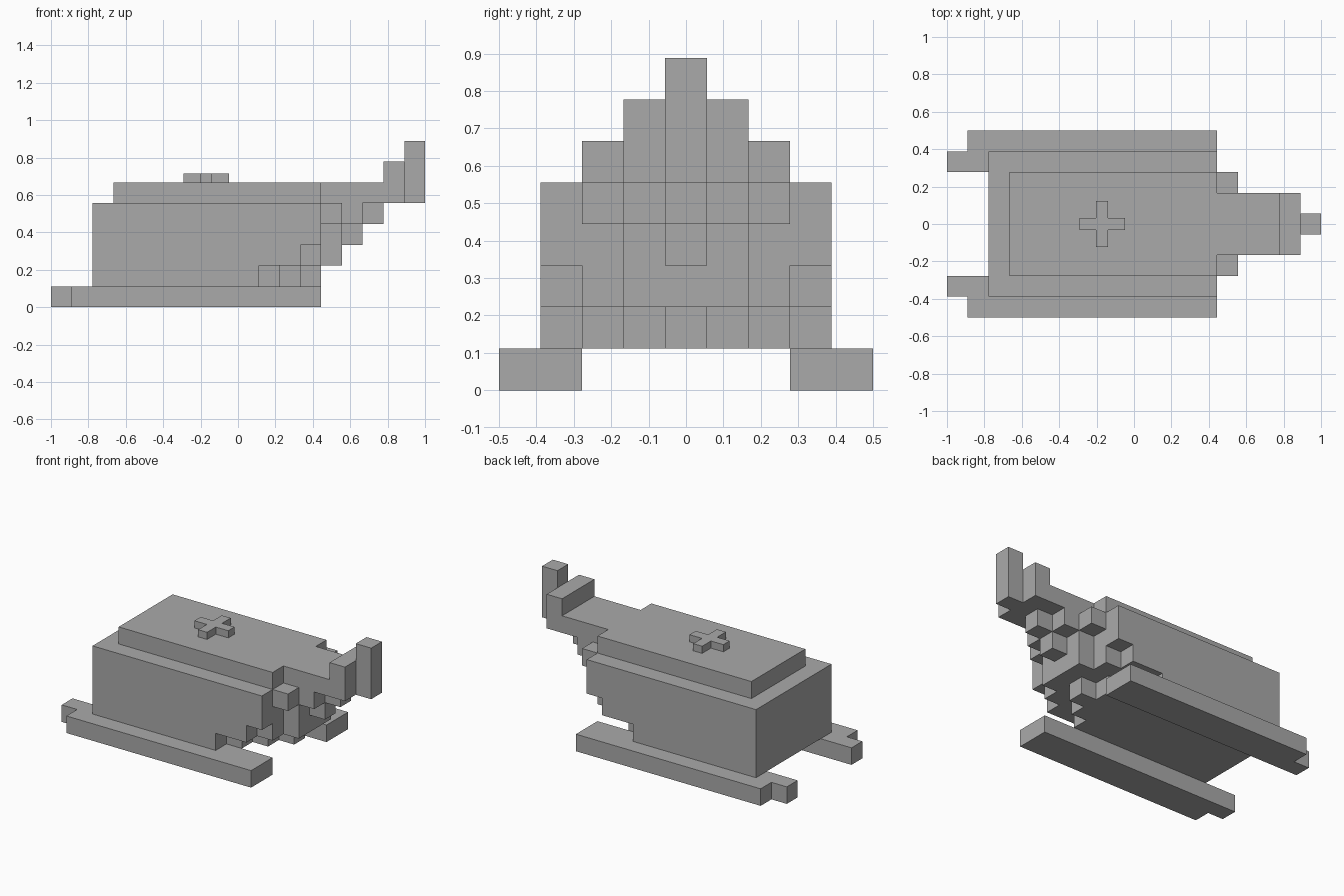
import bpy
import bmesh

U = 1 / 9  # one block

if "Cube" in bpy.data.objects:
    bpy.data.objects.remove(bpy.data.objects["Cube"], do_unlink=True)

grey = bpy.data.materials.new("plain grey")
grey.use_nodes = True
colour = (0.4, 0.4, 0.4, 1)
grey.diffuse_color = colour
grey.node_tree.nodes["Principled BSDF"].inputs["Base Color"].default_value = colour


def slab(name, outline, z0, z1):
    """Extrude a flat outline (in blocks) from z0 to z1."""
    bm = bmesh.new()
    base = bm.faces.new([bm.verts.new((x * U, y * U, z0 * U)) for x, y in outline])
    top = bmesh.ops.extrude_face_region(bm, geom=[base], use_keep_orig=True)["geom"]
    verts = [v for v in top if isinstance(v, bmesh.types.BMVert)]
    bmesh.ops.translate(bm, vec=(0, 0, (z1 - z0) * U), verts=verts)
    bmesh.ops.recalc_face_normals(bm, faces=bm.faces)
    mesh = bpy.data.meshes.new(name)
    bm.to_mesh(mesh)
    bm.free()
    mesh.materials.append(grey)
    obj = bpy.data.objects.new(name, mesh)
    bpy.context.collection.objects.link(obj)
    return obj


def stepped(name, back, steps, z0, z1):
    """Symmetric layer narrowing to the front; steps are (half width, front x)."""
    half = []
    x = back
    for width, front in steps:
        half += [(x, width), (front, width)]
        x = front
    slab(name, half + [(px, -py) for px, py in reversed(half)], z0, z1)


# Body layers, with the stepped prow
stepped("body_bottom", -7, [(3.5, 1), (2.5, 2), (1.5, 3), (0.5, 4)], 1, 2)
stepped("body_lower", -7, [(3.5, 3), (2.5, 4), (1.5, 5)], 2, 3)
stepped("body_middle", -7, [(3.5, 4), (1.5, 5), (0.5, 6)], 3, 4)
stepped("body_upper", -7, [(3.5, 4), (2.5, 5), (1.5, 6), (0.5, 7)], 4, 5)
stepped("lid_and_neck", -6, [(2.5, 4), (1.5, 8)], 5, 6)

# Raised front
stepped("neck_block", 7, [(1.5, 8)], 6, 7)
stepped("front_post", 8, [(0.5, 9)], 5, 8)

# Cross on the lid
a, b = 0.29, 1.1
quarter = [(b, a), (a, a), (a, b)]
cross = []
for _ in range(4):
    cross += quarter
    quarter = [(-y, x) for x, y in quarter]
slab("lid_cross", [(x - 1.53, y) for x, y in cross], 6, 6.42)

# Skids
skid = [(-9, 2.5), (4, 2.5), (4, 4.5), (-8, 4.5), (-8, 3.5), (-9, 3.5)]
for name, side in (("back_skid", 1), ("front_skid", -1)):
    slab(name, [(x, y * side) for x, y in skid], 0, 1)
